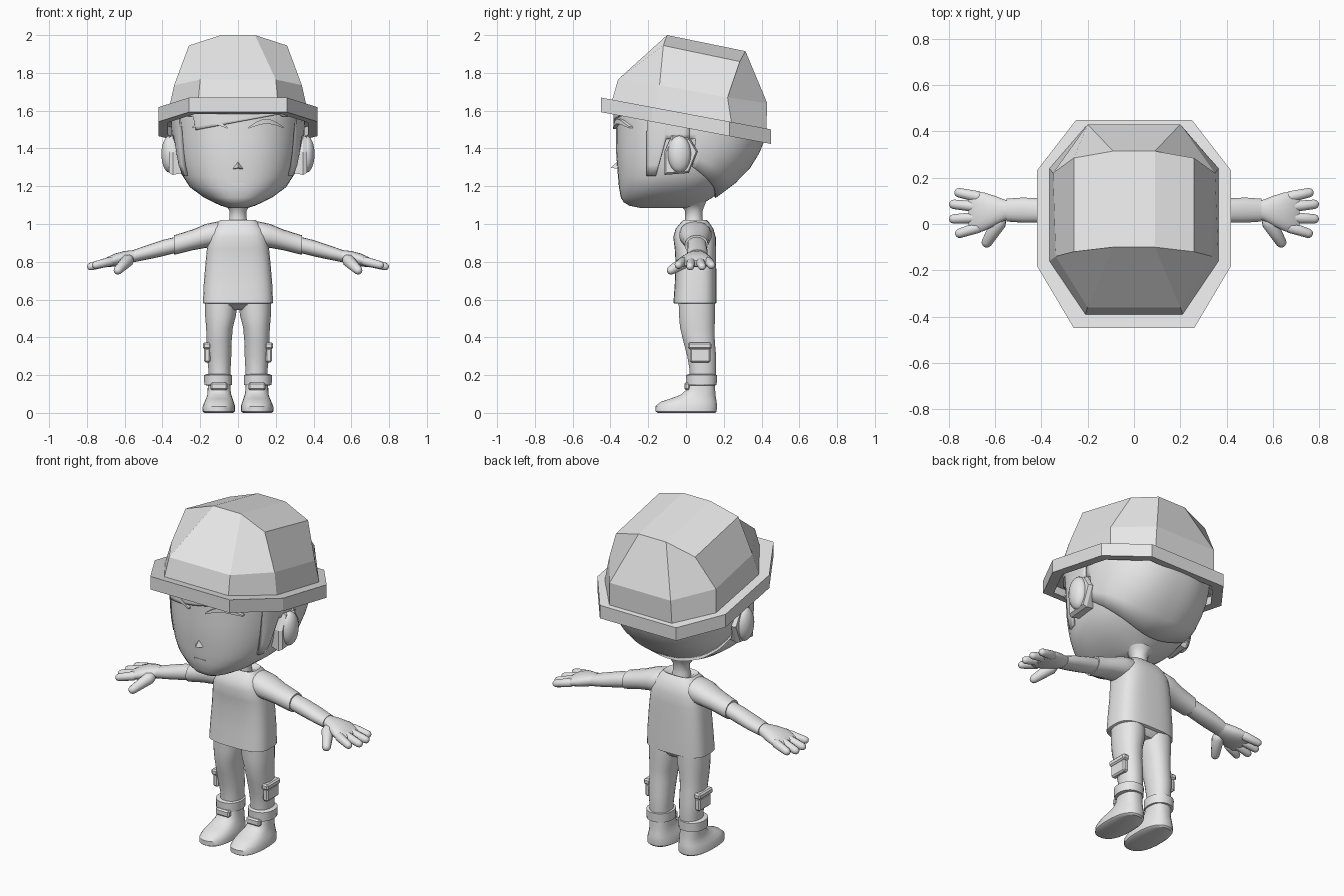
import bpy, bmesh, math
from mathutils import Vector

if "Cube" in bpy.data.objects:
    bpy.data.objects.remove(bpy.data.objects["Cube"])

grey = bpy.data.materials.new("light_grey")
grey.diffuse_color = (0.8, 0.8, 0.8, 1)
grey.use_nodes = True
grey.node_tree.nodes["Principled BSDF"].inputs["Base Color"].default_value = grey.diffuse_color


def finish(name, bm, angle=40):
    bmesh.ops.recalc_face_normals(bm, faces=bm.faces[:])
    me = bpy.data.meshes.new(name)
    bm.to_mesh(me)
    bm.free()
    me.materials.append(grey)
    ob = bpy.data.objects.new(name, me)
    bpy.context.collection.objects.link(ob)
    if angle:
        bpy.ops.object.select_all(action='DESELECT')
        bpy.context.view_layer.objects.active = ob
        ob.select_set(True)
        bpy.ops.object.shade_smooth_by_angle(angle=math.radians(angle))
    return ob


def skin(rings, closed=True, cap0=True, cap1=True):
    bm = bmesh.new()
    rows = [[bm.verts.new(p) for p in r] for r in rings]
    n = len(rows[0])
    for a, b in zip(rows, rows[1:]):
        for i in range(n if closed else n - 1):
            j = (i + 1) % n
            bm.faces.new((a[i], a[j], b[j], b[i]))
    if closed and cap0:
        bm.faces.new(rows[0])
    if closed and cap1:
        bm.faces.new(rows[-1])
    return bm, rows


def super_pt(t, e):
    c, s = math.cos(t), math.sin(t)
    return (math.copysign(abs(c) ** (2 / e), c), math.copysign(abs(s) ** (2 / e), s))


def circle(n, e=2):
    return [super_pt(2 * math.pi * (i + 0.5) / n, e) for i in range(n)]


def loft_z(name, rows, sx=1, e=2.2, n=24, angle=40):
    """rows: z, x centre, x radius, y front, y back"""
    rings = [[(sx * (xc + rx * u), (yf + yb) / 2 + (yb - yf) / 2 * v, z) for u, v in circle(n, e)]
             for z, xc, rx, yf, yb in rows]
    return finish(name, skin(rings)[0], angle)


def loft_x(name, rows, sx=1, e=2.2, n=18):
    """rows: x, z centre, z radius, y centre, y radius"""
    rings = [[(sx * x, yc + ry * u, zc + rz * v) for u, v in circle(n, e)]
             for x, zc, rz, yc, ry in rows]
    return finish(name, skin(rings)[0])


def capsule(name, a, b, r0, r1):
    a, b = Vector(a), Vector(b)
    d = (b - a).normalized()
    s = d.cross(Vector((0, 0, 1))).normalized()
    w = s.cross(d)
    rings = []
    for c, r, angs in ((a, r0, (-75, -45, 0)), (b, r1, (0, 35, 60, 80))):
        for g in angs:
            g = math.radians(g)
            o = c + d * r * math.sin(g)
            rings.append([o + (s * u + w * v) * r * math.cos(g) for u, v in circle(12)])
    return finish(name, skin(rings)[0])


def box(name, c, size, bevel=0.008):
    bm = bmesh.new()
    bmesh.ops.create_cube(bm, size=1)
    for v in bm.verts:
        v.co = Vector(c) + Vector([v.co[i] * size[i] for i in range(3)])
    if bevel:
        bmesh.ops.bevel(bm, geom=bm.edges[:], offset=bevel, segments=1, affect='EDGES')
    return finish(name, bm, 30)


def ball(name, c, r):
    bm = bmesh.new()
    bmesh.ops.create_uvsphere(bm, u_segments=18, v_segments=12, radius=1)
    for v in bm.verts:
        v.co = Vector(c) + Vector([v.co[i] * r[i] for i in range(3)])
    return finish(name, bm, 60)


# Head: half width, front y and back y at each height
HEAD = [(1.085, .05, -.24, .05), (1.097, .09, -.30, .07), (1.115, .13, -.33, .10),
        (1.14, .18, -.345, .14), (1.195, .255, -.355, .22), (1.25, .29, -.36, .28),
        (1.31, .312, -.365, .335), (1.38, .326, -.37, .375), (1.45, .335, -.37, .405),
        (1.55, .34, -.37, .41), (1.61, .335, -.37, .39), (1.68, .30, -.33, .34)]


def head_pt(t, z, grow=0.0):
    for a, b in zip(HEAD, HEAD[1:]):
        if z <= b[0]:
            break
    f = min(1, max(0, (z - a[0]) / (b[0] - a[0])))
    w, yf, yb = (a[i] + (b[i] - a[i]) * f for i in (1, 2, 3))
    u, v = super_pt(t, 2.35)
    return Vector(((w + grow) * u, (yf + yb) / 2 + ((yb - yf) / 2 + grow) * v, z))


finish("head", skin([[head_pt(2 * math.pi * i / 40, r[0]) for i in range(40)] for r in HEAD])[0], 60)


# Hair shell with sideburns, a gap round the ears and a slanted fringe
def hair_bottom(p):
    if p.y > .05:
        return 1.31 - .5 * (p.y - .05)
    if p.y > -.12:
        return 1.45
    if p.y > -.19:
        return 1.255
    if abs(p.x) < .22:
        return 1.54 + .2 * p.x
    return 1.57


cols = []
for i in range(121):
    t = 2 * math.pi * i / 120
    zb = hair_bottom(head_pt(t, 1.4))
    cols.append([head_pt(t, zb + (1.61 - zb) * k / 6, .008) for k in range(7)])
hair = finish("hair", skin(cols, closed=False)[0], 50)
mod = hair.modifiers.new("thickness", 'SOLIDIFY')
mod.thickness, mod.offset = 0.014, 0

# Nose, mouth and brows
bm = bmesh.new()
tip = bm.verts.new((0, -.398, 1.298))
base = [bm.verts.new(p) for p in ((-.028, -.36, 1.292), (.028, -.36, 1.292), (0, -.36, 1.335))]
bm.faces.new(base)
for i in range(3):
    bm.faces.new((base[i], base[(i + 1) % 3], tip))
finish("nose", bm, 0)
box("mouth", (0, -.356, 1.212), (.07, .008, .005), 0)
for sx in (-1, 1):
    rings = []
    for k in range(9):
        f = k / 8
        x, z = .055 + .185 * f, 1.508 + .033 * math.sin(math.pi * f) + .004 * f
        y = head_pt(-math.acos((x / .34) ** 1.175), z).y
        h = .004 + .009 * math.sin(math.pi * f)
        rings.append([(sx * x, y + dy, z + dz) for dy, dz in ((-.018, -h), (-.018, h), (.01, h), (.01, -h))])
    finish("eyebrow", skin(rings)[0])

# Ears: rounded lobe in front of an angular rim
for sx in (-1, 1):
    ball("ear_lobe", (sx * .362, -.035, 1.37), (.044, .062, .098))
    rim = ((-.115, 1.26), (-.115, 1.38), (-.075, 1.47), (.02, 1.455), (.062, 1.385), (.015, 1.27))
    rings = [[(sx * x, y * s - .02 * (1 - s), 1.37 + (z - 1.37) * s) for y, z in rim]
             for x, s in ((.29, .9), (.345, 1), (.365, .9))]
    finish("ear_rim", skin(rings)[0], 20)


# Helmet: tilted eight-sided brim and faceted dome
def octo(front, side_f, side_b, back):
    half = [front, side_f, side_b, back]
    return [(-front[0],) + front[1:]] + half + [(-p[0],) + p[1:] for p in half[:0:-1]]


def tilt(p, dz=0):
    return (p[0], p[1], 1.585 - .187 * p[1] + dz)


plan = octo((.26, -.45), (.42, -.18), (.42, .23), (.25, .45))
rings = [[tilt((x * .88, y * .88), -.03) for x, y in plan],
         [tilt((x * .88, y * .88), -.077) for x, y in plan],
         [tilt(p, -.077) for p in plan],
         [tilt(p) for p in plan],
         [tilt(p) for p in octo((.21, -.39), (.365, -.16), (.365, .24), (.205, .425))],
         octo((.2, -.36, 1.765), (.338, -.14, 1.735), (.35, .22, 1.67), (.2, .43, 1.64)),
         octo((.09, -.1, 2.0), (.26, -.12, 1.945), (.26, .285, 1.86), (.09, .315, 1.915))]
bm, rows = skin(rings, cap1=False)
r = rows[-1]
for q in ((0, 1, 4, 5), (1, 2, 3, 4), (7, 0, 5, 6)):
    bm.faces.new([r[i] for i in q])
finish("helmet", bm, 0)

# Neck, shirt and hips
loft_z("neck", [(.97, 0, .06, -.01, .10), (1.03, 0, .046, -.005, .088), (1.07, 0, .045, -.005, .088),
                (1.10, 0, .065, -.03, .10), (1.125, 0, .10, -.06, .11)], e=2)
loft_z("shirt", [(.578, 0, .178, -.06, .155), (.582, 0, .186, -.067, .162), (.68, 0, .182, -.06, .162),
                 (.79, 0, .173, -.055, .16), (.87, 0, .165, -.06, .16), (.93, 0, .155, -.068, .158),
                 (.975, 0, .135, -.055, .145), (1.005, 0, .11, -.03, .125), (1.022, 0, .095, -.015, .108),
                 (1.015, 0, .07, -.005, .095), (1.0, 0, .05, .0, .085)], e=3.2, n=32)
loft_z("hips", [(.545, 0, .09, 0, .12), (.575, 0, .15, -.035, .145), (.62, 0, .165, -.04, .15)], e=2.6)

for sx in (-1, 1):
    # Sleeve, forearm and hand
    loft_x("sleeve", [(.06, .945, .06, .05, .07), (.11, .945, .068, .05, .085), (.17, .937, .063, .05, .085),
                      (.24, .916, .055, .052, .07), (.325, .892, .052, .055, .062), (.34, .889, .051, .055, .061),
                      (.338, .889, .044, .055, .053)], sx)
    loft_x("forearm", [(.30, .897, .042, .056, .05), (.40, .872, .043, .058, .053),
                       (.48, .85, .038, .06, .055), (.55, .831, .033, .06, .05)], sx)
    loft_x("palm", [(.535, .834, .029, .06, .04), (.56, .828, .033, .06, .046), (.60, .82, .037, .057, .065),
                    (.65, .81, .034, .053, .085), (.695, .797, .026, .05, .09), (.715, .792, .015, .05, .08)], sx)
    for y0, y1, xt in ((.118, .135, .755), (.074, .085, .778), (.028, .022, .778), (-.015, -.04, .752)):
        capsule("finger", (sx * .675, y0, .802), (sx * xt, y1, .775 + (.778 - xt) * .3), .025, .021)
    capsule("thumb", (sx * .585, .005, .806), (sx * .635, -.078, .756), .034, .024)

    # Trouser leg, cuff and boot
    loft_z("trouser_leg", [(.60, .09, .085, -.04, .155), (.52, .092, .083, -.038, .155),
                           (.45, .098, .071, -.032, .152), (.38, .1, .067, -.015, .153),
                           (.30, .1, .065, .006, .16), (.23, .098, .059, .018, .16),
                           (.15, .098, .058, .02, .155)], sx)
    loft_z("trouser_cuff", [(.145, .105, .06, .015, .15), (.148, .105, .074, .002, .163),
                            (.200, .105, .075, .0, .165), (.205, .105, .06, .015, .15)], sx, angle=30)
    loft_z("boot", [(0, .102, .075, -.15, .155), (.008, .102, .087, -.163, .163), (.035, .101, .086, -.163, .165),
                    (.058, .1, .078, -.135, .163), (.075, .099, .071, -.085, .16), (.095, .099, .064, -.03, .157),
                    (.12, .1, .061, 0, .155), (.165, .1, .059, .012, .153)], sx, e=2.4, n=28)
    box("boot_tab", (sx * .1, .006, .14), (.09, .03, .04))

    # Pocket on the outer leg
    box("pocket", (sx * .163, .075, .305), (.034, .11, .075))
    box("pocket_flap", (sx * .165, .073, .355), (.042, .125, .034))
